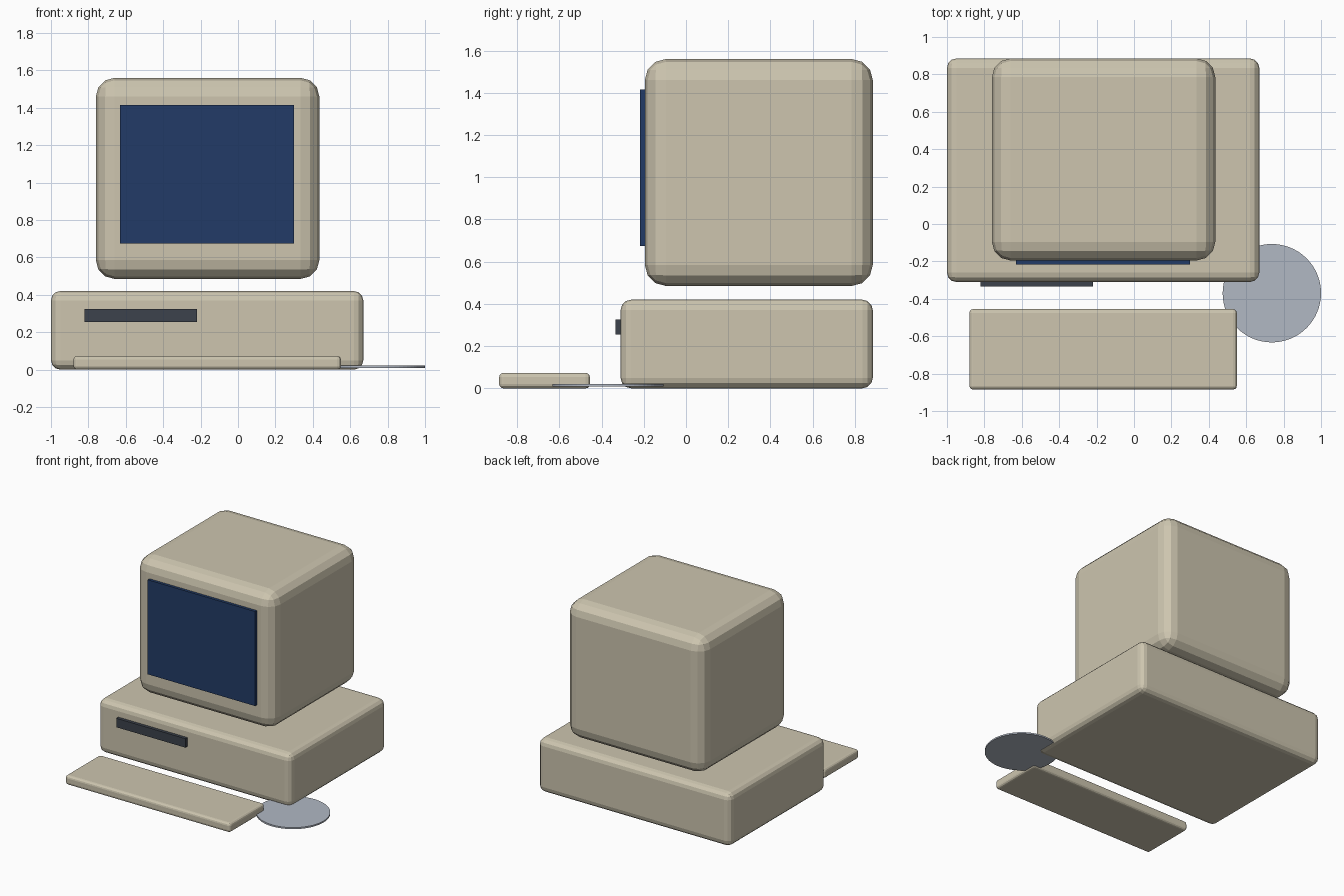
import bpy
from mathutils import Vector

cube = bpy.data.objects.get("Cube")
if cube:
    bpy.data.objects.remove(cube, do_unlink=True)


def material(name, rgb):
    mat = bpy.data.materials.new(name)
    mat.use_nodes = True
    colour = (*rgb, 1.0)
    mat.diffuse_color = colour
    mat.node_tree.nodes["Principled BSDF"].inputs["Base Color"].default_value = colour
    return mat


beige = material("beige plastic", (0.61, 0.56, 0.43))
blue = material("dark blue glass", (0.016, 0.044, 0.135))
charcoal = material("charcoal", (0.045, 0.054, 0.072))
grey = material("pale grey", (0.44, 0.48, 0.55))


def box(name, low, high, mat, radius=0.0):
    """Box between two corners, with optional rounded edges."""
    low, high = Vector(low), Vector(high)
    bpy.ops.mesh.primitive_cube_add(size=1, location=(low + high) / 2)
    obj = bpy.context.object
    obj.name = name
    obj.dimensions = high - low
    bpy.ops.object.transform_apply(location=False, rotation=False, scale=True)
    obj.data.materials.append(mat)
    if radius:
        bevel = obj.modifiers.new("Rounded edges", 'BEVEL')
        bevel.width = radius
        bevel.segments = 3
    return obj


# Computer case with its disk drive
box("computer_case", (-1, -0.31, 0), (0.67, 0.885, 0.42), beige, 0.05)
box("drive_slot", (-0.82, -0.335, 0.255), (-0.22, -0.29, 0.325), charcoal)

# Monitor and screen
box("monitor", (-0.76, -0.195, 0.485), (0.435, 0.885, 1.56), beige, 0.1)
box("screen", (-0.63, -0.217, 0.675), (0.3, -0.17, 1.415), blue)

# Keyboard
box("keyboard", (-0.88, -0.885, 0), (0.55, -0.455, 0.073), beige, 0.02)

# Round mouse mat
bpy.ops.mesh.primitive_cylinder_add(vertices=64, radius=0.263, depth=0.012,
                                    location=(0.737, -0.37, 0.015))
mat_disc = bpy.context.object
mat_disc.name = "round_mat"
mat_disc.data.materials.append(grey)
